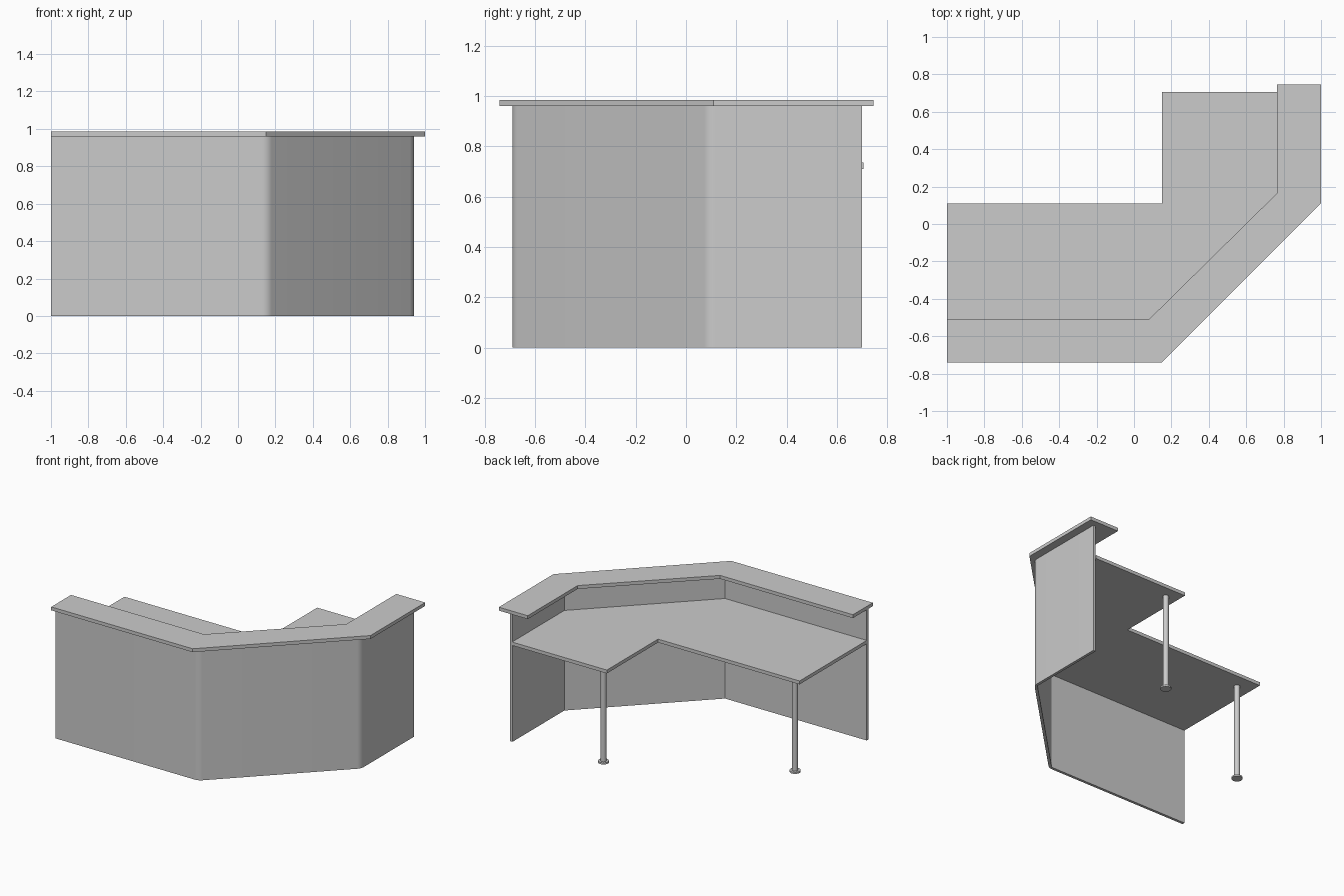
import bpy, bmesh, math
from mathutils import Vector

if "Cube" in bpy.data.objects:
    bpy.data.objects.remove(bpy.data.objects["Cube"])


def finish(obj):
    bpy.ops.object.select_all(action='DESELECT')
    obj.select_set(True)
    bpy.context.view_layer.objects.active = obj
    bpy.ops.object.shade_smooth_by_angle(angle=math.radians(30))


def slab(name, outline, z0, z1):
    """Extrude a plan outline from z0 to z1."""
    bm = bmesh.new()
    face = bm.faces.new([bm.verts.new((x, y, z0)) for x, y in outline])
    ext = bmesh.ops.extrude_face_region(bm, geom=[face])
    top = [v for v in ext['geom'] if isinstance(v, bmesh.types.BMVert)]
    bmesh.ops.translate(bm, verts=top, vec=(0, 0, z1 - z0))
    bmesh.ops.recalc_face_normals(bm, faces=bm.faces)
    mesh = bpy.data.meshes.new(name)
    bm.to_mesh(mesh)
    bm.free()
    obj = bpy.data.objects.new(name, mesh)
    bpy.context.collection.objects.link(obj)
    finish(obj)


def rounded(path, radius, steps=6):
    """Fillet the inner corners of an open 2D path."""
    pts = [Vector(p) for p in path]
    out = [pts[0]]
    for a, b, c in zip(pts, pts[1:], pts[2:]):
        u, v = (a - b).normalized(), (c - b).normalized()
        half = u.angle(v) / 2
        centre = b + (u + v).normalized() * radius / math.sin(half)
        t = radius / math.tan(half)
        start, end = b + u * t - centre, b + v * t - centre
        for i in range(steps + 1):
            d = start.lerp(end, i / steps)
            out.append(centre + d.normalized() * radius)
    return out + [pts[-1]]


def cylinder(name, x, y, r, z0, z1):
    bpy.ops.mesh.primitive_cylinder_add(vertices=32, radius=r, depth=z1 - z0,
                                        location=(x, y, (z0 + z1) / 2))
    obj = bpy.context.object
    obj.name = name
    finish(obj)


# Front panel: softly bent outside, crisp inside
outer = rounded([(-1, -0.69), (0.16, -0.69), (0.94, 0.09), (0.94, 0.70)], 0.07)
inner = [(-1, -0.67), (0.152, -0.67), (0.92, 0.098), (0.92, 0.70)]
slab("front_panel", outer + inner[::-1], 0, 0.96)

# Raised counter ledge
slab("counter_ledge", [(-1, -0.74), (0.15, -0.74), (1, 0.11), (1, 0.745),
                       (0.765, 0.745), (0.765, 0.165), (0.08, -0.51), (-1, -0.51)],
     0.96, 0.985)

# Work surface against the inside of the panel
slab("desk_top", inner[:3] + [(0.92, 0.705), (0.15, 0.705), (0.15, 0.11), (-1, 0.11)],
     0.71, 0.735)

# Legs with foot discs
for side, x, y in (("right", 0.24, 0.615), ("left", -0.89, 0.005)):
    cylinder(side + "_leg", x, y, 0.02, 0.01, 0.71)
    cylinder(side + "_foot", x, y, 0.037, 0, 0.012)
